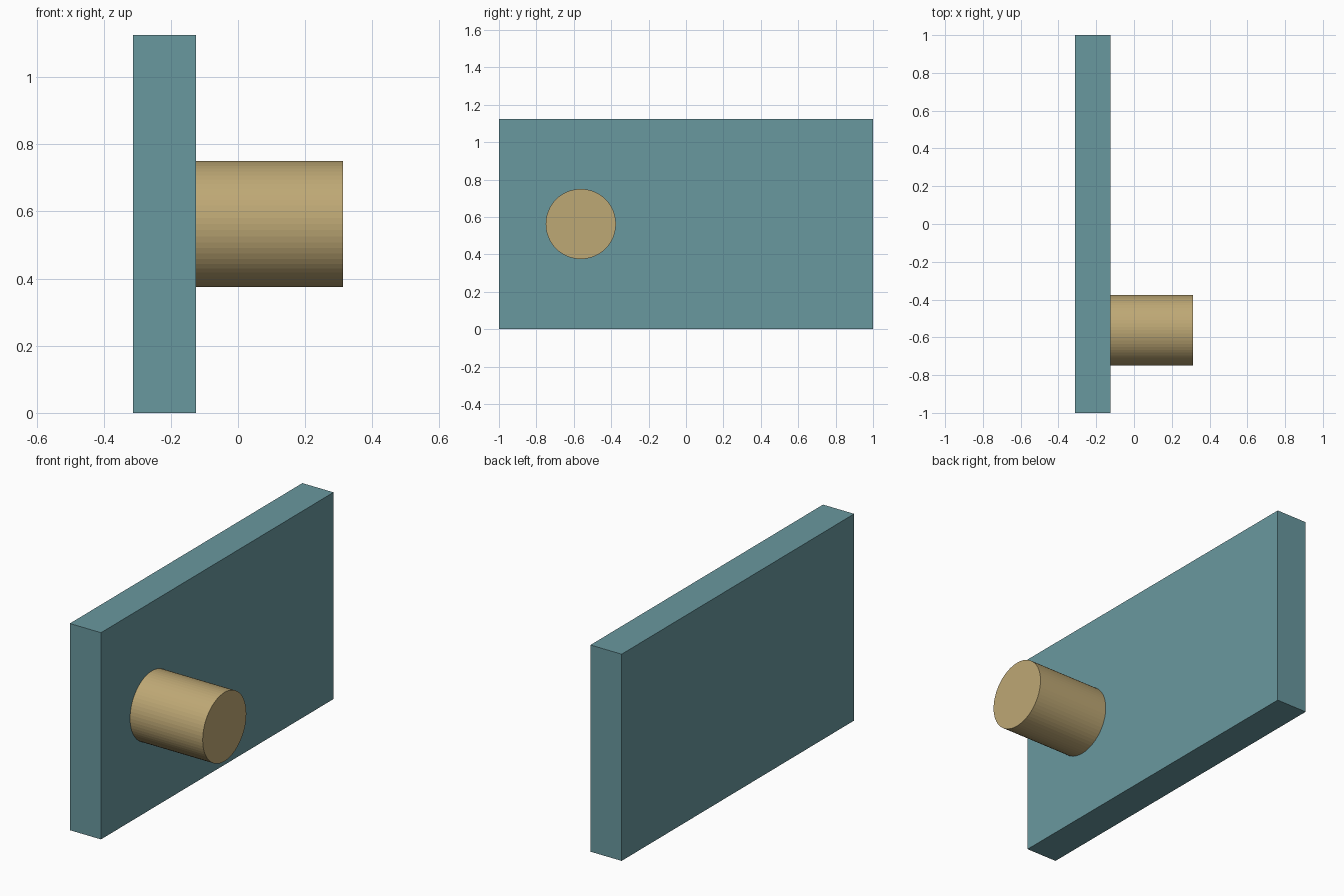
import bpy
import math

if "Cube" in bpy.data.objects:
    bpy.data.objects.remove(bpy.data.objects["Cube"])


def srgb(r, g, b):
    def lin(c):
        c /= 255
        return c / 12.92 if c <= 0.04045 else ((c + 0.055) / 1.055) ** 2.4
    return (lin(r), lin(g), lin(b), 1.0)


def material(name, color):
    m = bpy.data.materials.new(name)
    m.diffuse_color = color
    m.use_nodes = True
    m.node_tree.nodes["Principled BSDF"].inputs["Base Color"].default_value = m.diffuse_color
    return m


teal = material("muted teal", srgb(105, 152, 159))
tan = material("sandy tan", srgb(190, 168, 117))

# Upright rectangular plate
bpy.ops.mesh.primitive_cube_add(size=1, location=(-0.21875, 0, 0.5625))
plate = bpy.context.object
plate.name = "plate"
plate.scale = (0.1875, 2.0, 1.125)
bpy.ops.object.transform_apply(location=False, rotation=False, scale=True)
plate.data.materials.append(teal)

# Round peg standing out of the plate along +x
bpy.ops.mesh.primitive_cylinder_add(
    vertices=64, radius=0.1875, depth=0.4375,
    location=(0.09375, -0.5625, 0.5625), rotation=(0, math.pi / 2, 0))
peg = bpy.context.object
peg.name = "peg"
peg.data.materials.append(tan)
